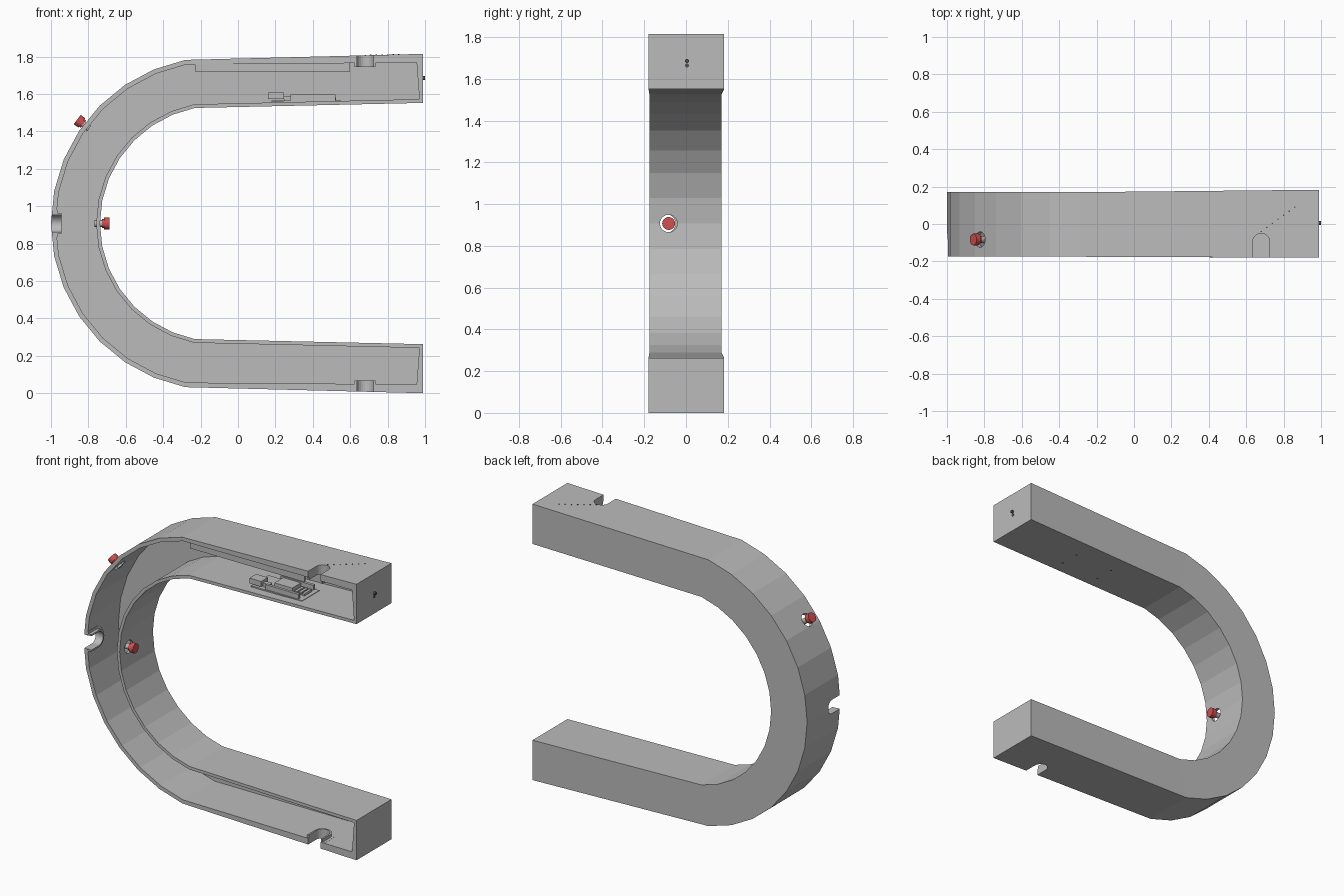
import bpy, bmesh, math
from mathutils import Matrix, Vector

cube = bpy.data.objects.get("Cube")
if cube:
    bpy.data.objects.remove(cube, do_unlink=True)


def material(name, rgb):
    m = bpy.data.materials.new(name)
    m.use_nodes = True
    m.diffuse_color = (*rgb, 1)
    m.node_tree.nodes["Principled BSDF"].inputs["Base Color"].default_value = (*rgb, 1)
    return m


GREY = material("light grey", (0.5, 0.5, 0.5))
RED = material("button red", (0.62, 0.08, 0.08))
DARK = material("dark grey", (0.08, 0.08, 0.08))

CX, CZ = -0.108, 0.907      # centre of the bend
R_OUT, R_IN = 0.892, 0.63
FRONT, BACK, WALL = -0.175, 0.17, 0.025


def finish(name, bm, mat):
    bmesh.ops.recalc_face_normals(bm, faces=bm.faces)
    mesh = bpy.data.meshes.new(name)
    bm.to_mesh(mesh)
    bm.free()
    mesh.materials.append(mat)
    obj = bpy.data.objects.new(name, mesh)
    bpy.context.collection.objects.link(obj)
    return obj


def prism(name, outline, w0, w1, matrix, mat):
    bm = bmesh.new()
    low = [bm.verts.new(matrix @ Vector((u, v, w0))) for u, v in outline]
    high = [bm.verts.new(matrix @ Vector((u, v, w1))) for u, v in outline]
    bm.faces.new(low)
    bm.faces.new(high)
    n = len(outline)
    for i in range(n):
        j = (i + 1) % n
        bm.faces.new((low[i], low[j], high[j], high[i]))
    return finish(name, bm, mat)


def box(name, x, y, z, mat=GREY):
    outline = [(x[0], y[0]), (x[1], y[0]), (x[1], y[1]), (x[0], y[1])]
    return prism(name, outline, z[0], z[1], Matrix(), mat)


def circle(r, n=20):
    return [(r * math.cos(math.tau * i / n), r * math.sin(math.tau * i / n)) for i in range(n)]


def frame(origin, u, v, w):
    m = Matrix((u, v, w)).transposed().to_4x4()
    m.translation = origin
    return m


# U-shaped outline: outer edge from top to bottom, then inner edge back up
def u_outline(r_out, r_in, x_out, x_in, h_out, h_in):
    def edge(r, x, h):
        angles = [math.radians(101.25 + 11.25 * i) for i in range(15)]
        arc = [(CX + r * math.cos(a), CZ + r * math.sin(a)) for a in angles]
        return [(x, CZ + h)] + arc + [(x, CZ - h)]
    return edge(r_out, x_out, h_out) + edge(r_in, x_in, h_in)[::-1]


# Open-fronted hollow shell
def build_shell():
    outer = u_outline(R_OUT, R_IN, 0.988, 0.988, CZ, 0.645)
    inner = u_outline(R_OUT - WALL, R_IN + WALL * 0.8, 0.955, 0.97, 0.86, 0.665)
    n = len(outer)
    bm = bmesh.new()

    def ring(loop, y, flare):
        return [bm.verts.new((x, y + (flare if x > 0.5 else 0), z)) for x, z in loop]

    of, ob = ring(outer, FRONT, -0.005), ring(outer, BACK, 0.013)
    nf, nb = ring(inner, FRONT, -0.005), ring(inner, BACK - 0.02, 0.013)
    for a, b in ((of, ob), (nf, nb), (of, nf)):
        for i in range(n):
            j = (i + 1) % n
            bm.faces.new((a[i], a[j], b[j], b[i]))
    for loop in (ob, nb):
        for i in range(n // 2 - 1):
            bm.faces.new((loop[i], loop[i + 1], loop[n - 2 - i], loop[n - 1 - i]))
    return finish("shell", bm, GREY)


shell = build_shell()


def cut(tool):
    tool.hide_render = True
    mod = shell.modifiers.new("cut", "BOOLEAN")
    mod.object = tool
    mod.solver = "EXACT"
    bpy.context.view_layer.objects.active = shell
    bpy.ops.object.modifier_apply(modifier=mod.name)
    bpy.data.objects.remove(tool, do_unlink=True)


# Arched cable notches with raised collars inside the outer wall
def arch(r, start):
    arc = [(r * math.cos(math.pi * i / 12), -0.095 + r * math.sin(math.pi * i / 12)) for i in range(13)]
    return [(r, start)] + arc + [(-r, start)]


X, Y, Z = Vector((1, 0, 0)), Vector((0, 1, 0)), Vector((0, 0, 1))
notches = {
    "top": frame(Vector((0.68, 0, 1.8)), X, Y, -Z),
    "bottom": frame(Vector((0.68, 0, 0.014)), X, Y, Z),
    "side": frame(Vector((-1, 0, CZ)), Z, Y, X),
}
for label, m in notches.items():
    cut(prism("notch_cutter", arch(0.045, -0.25), -0.05, 0.1, m, GREY))
    for part, r, depth in (("flange", 0.073, 0.035), ("collar", 0.056, 0.055)):
        outline = arch(r, -0.172) + arch(0.045, -0.172)[::-1]
        prism(f"{label}_notch_{part}", outline, 0.015, depth, m, GREY)


# Push buttons set into round holes
def push_button(name, angle, radius, sign):
    a = math.radians(angle)
    radial = Vector((math.cos(a), 0, math.sin(a)))
    origin = Vector((CX, -0.083, CZ)) + radial * radius
    w = radial * sign
    m = frame(origin, Y.cross(w), Y, w)
    cut(prism("button_hole_cutter", circle(0.042), -0.06, 0.06, m, GREY))
    prism(name + "_stem", circle(0.018), -0.03, 0.01, m, GREY)
    prism(name + "_base", circle(0.024), 0.01, 0.022, m, RED)
    prism(name + "_cap", circle(0.031), 0.02, 0.05, m, RED)


push_button("outer_button", 143.5, 0.885, 1)
push_button("inner_button", 180, 0.628, -1)

# Light strip behind the front edge of the upper arm
box("light_strip", (-0.23, 0.6), (-0.168, -0.158), (1.72, 1.765))

# Electronics on the floor of the upper arm
box("circuit_board", (0.18, 0.55), (-0.12, 0.06), (1.558, 1.566))
box("connector_block", (0.16, 0.245), (-0.11, -0.04), (1.572, 1.607))
box("connector_plug", (0.245, 0.29), (-0.09, -0.06), (1.564, 1.59))
box("main_module", (0.3, 0.43), (-0.05, 0.04), (1.564, 1.59))
for i in range(2):
    y = -0.115 + 0.155 * i
    box(f"pin_header_{i + 1}", (0.28, 0.52), (y, y + 0.018), (1.564, 1.598))
for i in range(3):
    x = 0.45 + 0.028 * i
    box(f"small_chip_{i + 1}", (x, x + 0.018), (-0.06, 0.02), (1.564, 1.58))

# Status pins on the end face
for i, z in enumerate((1.685, 1.663)):
    m = frame(Vector((0.985, 0.005, z)), Y, Z, X)
    prism(f"status_pin_{i + 1}", circle(0.01, 12), 0, 0.015 - 0.01 * i, m, DARK)

# Pinholes: a diagonal row on the top, and mounting holes below the upper arm
for i in range(7):
    t = i / 6
    x = 0.68 + 0.18 * t
    m = Matrix.Translation((x, -0.04 + 0.13 * t, CZ + 0.875 + 0.0258 * (x + 0.28)))
    prism(f"top_pinhole_{i + 1}", circle(0.004, 8), -0.004, 0.002, m, DARK)
for i, (x, y) in enumerate(((0.22, -0.09), (0.22, 0.04), (0.5, -0.09), (0.5, 0.04))):
    m = Matrix.Translation((x, y, CZ + 0.618 + 0.0224 * (x + 0.23)))
    prism(f"mounting_hole_{i + 1}", circle(0.007, 10), -0.001, 0.004, m, DARK)
